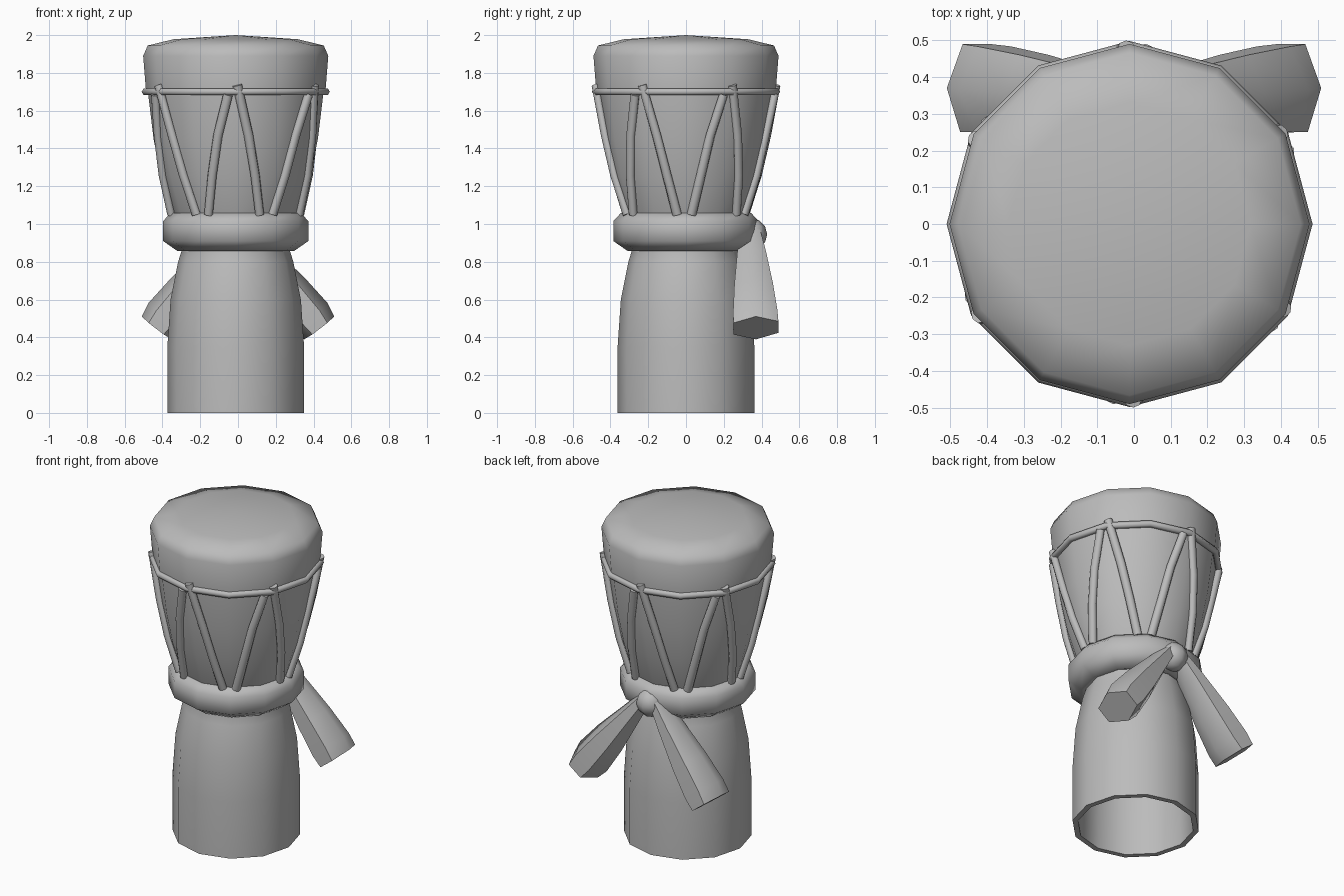
import bpy, bmesh, math
from mathutils import Vector

if "Cube" in bpy.data.objects:
    bpy.data.objects.remove(bpy.data.objects["Cube"])

SIDES = 12
CX = -0.012  # drum axis offset

grey = bpy.data.materials.new("plain grey")
grey.diffuse_color = (0.5, 0.5, 0.5, 1)
grey.use_nodes = True
grey.node_tree.nodes["Principled BSDF"].inputs["Base Color"].default_value = grey.diffuse_color


def finish(name, bm, angle=50):
    bmesh.ops.recalc_face_normals(bm, faces=bm.faces)
    me = bpy.data.meshes.new(name)
    bm.to_mesh(me)
    bm.free()
    ob = bpy.data.objects.new(name, me)
    bpy.context.collection.objects.link(ob)
    me.materials.append(grey)
    bpy.ops.object.select_all(action='DESELECT')
    ob.select_set(True)
    bpy.context.view_layer.objects.active = ob
    bpy.ops.object.shade_smooth_by_angle(angle=math.radians(angle))
    return ob


def bridge(bm, a, b):
    n = len(a)
    for i in range(n):
        bm.faces.new((a[i], a[(i + 1) % n], b[(i + 1) % n], b[i]))


def lathe(name, profile, closed=False, cap_top=False, angle=50):
    """Revolve (radius, height) points around the drum axis."""
    bm = bmesh.new()
    rings = []
    for r, z in profile:
        rings.append([bm.verts.new((CX + r * math.cos(math.tau * i / SIDES),
                                    r * math.sin(math.tau * i / SIDES), z))
                      for i in range(SIDES)])
    for a, b in zip(rings, rings[1:]):
        bridge(bm, a, b)
    if closed:
        bridge(bm, rings[-1], rings[0])
    if cap_top:
        tip = bm.verts.new((CX, 0, cap_top))
        for i in range(SIDES):
            bm.faces.new((rings[-1][i], rings[-1][(i + 1) % SIDES], tip))
    return finish(name, bm, angle)


def sweep(name, sections):
    """Skin a list of closed point loops and cap both ends."""
    bm = bmesh.new()
    rings = [[bm.verts.new(p) for p in s] for s in sections]
    for a, b in zip(rings, rings[1:]):
        bridge(bm, a, b)
    bm.faces.new(rings[0])
    bm.faces.new(rings[-1])
    return finish(name, bm, 55)


def loop(center, u, v, a, b, n):
    return [center + u * a * math.cos(math.tau * i / n) + v * b * math.sin(math.tau * i / n)
            for i in range(n)]


# hollow wooden shell: inner wall first, then the outer wall
lathe("drum_body", [(0.45, 1.75), (0.31, 1.05), (0.25, 0.9), (0.27, 0.8), (0.32, 0.5), (0.33, 0.0),
                    (0.362, 0.0), (0.362, 0.35), (0.345, 0.6), (0.305, 0.8), (0.28, 0.88),
                    (0.29, 0.95), (0.335, 1.05), (0.395, 1.25), (0.435, 1.45), (0.465, 1.7),
                    (0.467, 1.75)])
# stretched skin head
lathe("drum_head", [(0.46, 1.69), (0.474, 1.69), (0.49, 1.89), (0.466, 1.945), (0.33, 1.978)],
      cap_top=2.0, angle=60)
# rope hoop below the head
lathe("rope_hoop", [(0.478 + 0.02 * math.cos(math.tau * i / 6), 1.7 + 0.02 * math.sin(math.tau * i / 6))
                    for i in range(6)], closed=True, angle=65)
# cloth sash around the waist
lathe("sash", [(0.27, 0.87), (0.31, 0.858), (0.385, 0.91), (0.385, 1.015), (0.345, 1.058),
               (0.29, 1.05)], closed=True, angle=80)


# tension ropes in a zigzag lying on the shell
def shell_point(deg, r, z):
    r *= math.cos(math.radians(15)) / math.cos(math.radians(deg % 30 - 15))
    t = math.radians(deg)
    return Vector((CX + r * math.sin(t), -r * math.cos(t), z))


def rope(name, top, bottom, ztop):
    heights = [(0.0, 0.348, 1.05), (0.33, 0.408, 1.26), (0.62, 0.447, 1.47), (1.0, 0.48, ztop)]
    pts = [shell_point(bottom + (top - bottom) * f, r, z) for f, r, z in heights]
    sections = []
    for i, p in enumerate(pts):
        d = (pts[min(i + 1, 3)] - pts[max(i - 1, 0)]).normalized()
        out = Vector((p.x - CX, p.y, 0)).normalized()
        side = d.cross(out).normalized()
        sections.append(loop(p, side, side.cross(d), 0.025, 0.022, 8))
    sweep(name, sections)


for k in range(6):
    base = 60 * k
    rope(f"rope_right_{k + 1}", base + 1, base + 22, 1.735)
    rope(f"rope_left_{k + 1}", base - 5, base - 25, 1.685)

# sash knot at the back
bm = bmesh.new()
bmesh.ops.create_uvsphere(bm, u_segments=8, v_segments=6, radius=0.085)
bmesh.ops.translate(bm, verts=bm.verts, vec=(0, 0.345, 0.945))
finish("sash_knot", bm, 70)

# two hanging sash ends, hexagonal and widening outward
for side, label in ((1, "right"), (-1, "left")):
    start, end = Vector((side * 0.04, 0.34, 0.96)), Vector((side * 0.43, 0.37, 0.45))
    axis = (end - start).normalized()
    v = Vector((0, 1, 0))
    v = (v - axis * v.dot(axis)).normalized()
    u = v.cross(axis)
    sections = [loop(start.lerp(end, f), u, v, a, b, 6)
                for f, a, b in ((0, 0.04, 0.06), (0.25, 0.065, 0.088), (0.6, 0.1, 0.118),
                                (0.88, 0.115, 0.135), (1, 0.1, 0.138))]
    sweep(f"sash_end_{label}", sections)
